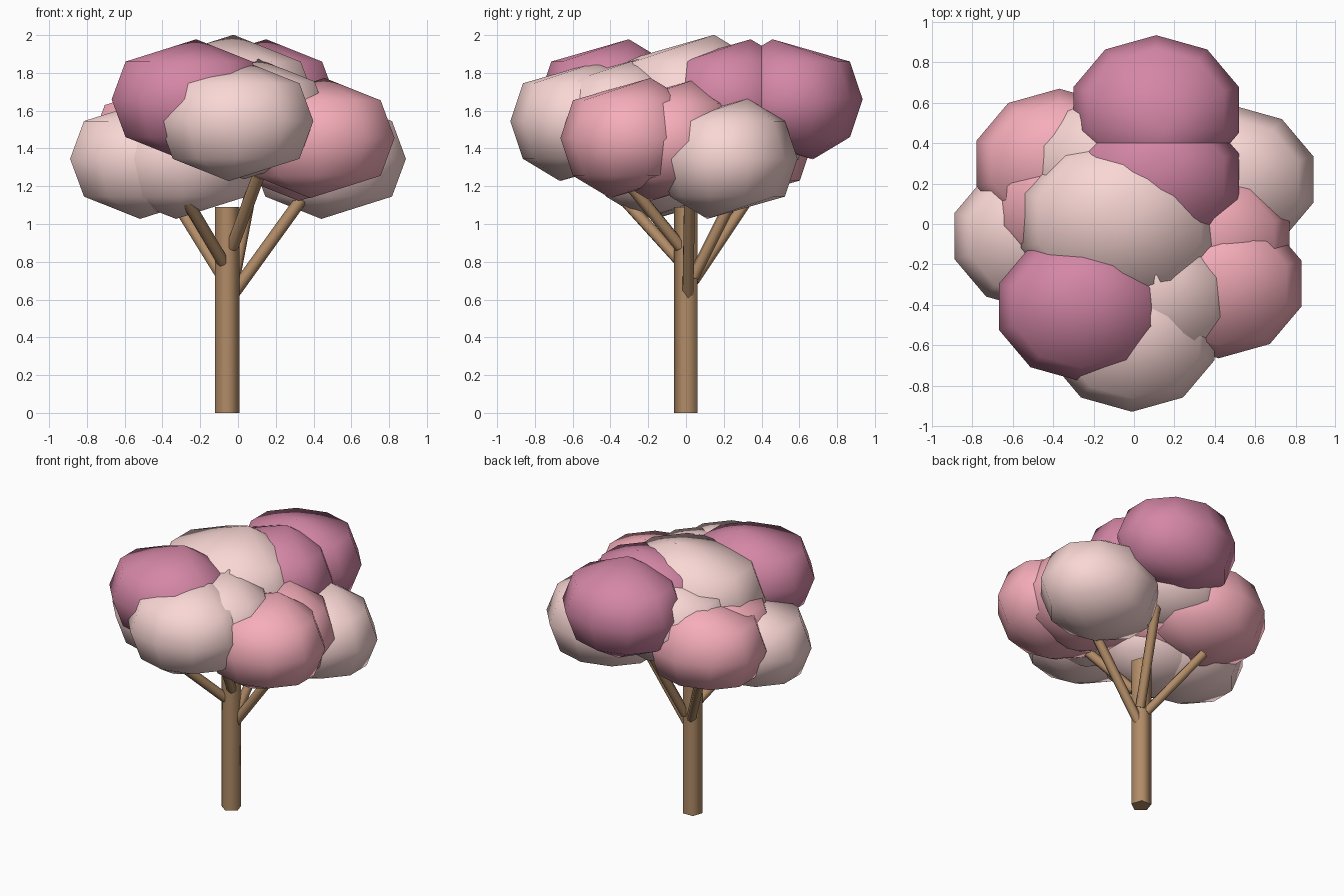
import bpy, bmesh
from math import radians, sin, cos
from mathutils import Vector, Matrix

if "Cube" in bpy.data.objects:
    bpy.data.objects.remove(bpy.data.objects["Cube"])


def material(name, rgb):
    m = bpy.data.materials.new(name)
    m.diffuse_color = (*rgb, 1)
    m.use_nodes = True
    m.node_tree.nodes["Principled BSDF"].inputs["Base Color"].default_value = m.diffuse_color
    return m


BARK = material("bark", (0.44, 0.26, 0.135))
PALE = material("pale_blossom", (0.95, 0.68, 0.66))
PINK = material("pink_blossom", (0.92, 0.42, 0.49))
ROSE = material("rose_blossom", (0.66, 0.24, 0.38))


def add_object(name, bm, mat):
    bmesh.ops.recalc_face_normals(bm, faces=bm.faces)
    mesh = bpy.data.meshes.new(name)
    bm.to_mesh(mesh)
    bm.free()
    mesh.materials.append(mat)
    ob = bpy.data.objects.new(name, mesh)
    bpy.context.collection.objects.link(ob)
    bpy.ops.object.select_all(action='DESELECT')
    ob.select_set(True)
    bpy.context.view_layer.objects.active = ob
    bpy.ops.object.shade_smooth_by_angle(angle=radians(75))
    return ob


def limb(name, start, end, radius, sides=6):
    # straight few-sided post between two points
    a, b = Vector(start), Vector(end)
    d = b - a
    bm = bmesh.new()
    bmesh.ops.create_cone(bm, cap_ends=True, segments=sides, radius1=radius,
                          radius2=radius, depth=d.length)
    rot = d.to_track_quat('Z', 'Y').to_matrix().to_4x4()
    bm.transform(Matrix.Translation((a + b) / 2) @ rot)
    return add_object(name, bm, BARK)


def blossom(name, centre, mat, size=1.0, flip=1):
    # ten-sided squashed ball with three rings and off-centre poles
    bm = bmesh.new()
    c = Vector(centre)

    def vert(x, y, z):
        return bm.verts.new(c + size * Vector((x * 0.43, y * 0.37 * flip, z * 0.333)))

    rings = []
    for r, z in ((0.82, -0.6), (1.0, 0.0), (0.82, 0.6)):
        rings.append([vert(r * cos(radians(18 + 36 * i)), r * sin(radians(18 + 36 * i)), z)
                      for i in range(10)])
    bottom, top = vert(-0.09, -0.29, -0.955), vert(0.09, 0.29, 0.955)
    for i in range(10):
        j = (i + 1) % 10
        for low, high in zip(rings, rings[1:]):
            bm.faces.new((low[i], low[j], high[j], high[i]))
        bm.faces.new((rings[0][j], rings[0][i], bottom))
        bm.faces.new((rings[2][i], rings[2][j], top))
    return add_object(name, bm, mat)


# trunk
limb("trunk", (-0.057, 0.005, 0), (-0.057, 0.005, 1.09), 0.069, 5)

# branches
BRANCHES = {
    "right_branch": ((-0.04, 0.01, 0.61), (0.40, 0.02, 1.22)),
    "front_left_branch": ((-0.08, -0.03, 0.80), (-0.27, -0.32, 1.12)),
    "front_right_branch": ((-0.03, -0.03, 0.88), (0.11, -0.34, 1.26)),
    "back_left_branch": ((-0.07, 0.04, 0.70), (-0.33, 0.32, 1.12)),
    "back_branch": ((-0.02, 0.04, 0.72), (0.11, 0.38, 1.40)),
}
for name, (a, b) in BRANCHES.items():
    limb(name, a, b, 0.033)

# canopy of overlapping blossom balls
blossom("crown_blossom", (-0.07, 0.02, 1.62), PALE, 1.2)
blossom("left_blossom", (-0.48, -0.06, 1.345), PALE)
blossom("lower_blossom", (-0.29, -0.12, 1.345), PALE)
blossom("right_blossom", (0.48, 0.22, 1.345), PALE)
blossom("front_blossom", (-0.01, -0.56, 1.545), PALE)
blossom("inner_front_blossom", (0.07, -0.36, 1.555), PALE)
blossom("inner_back_blossom", (-0.10, 0.29, 1.54), PALE)
blossom("pink_front_right", (0.42, -0.295, 1.455), PINK)
blossom("pink_right", (0.36, -0.08, 1.44), PINK)
blossom("pink_back_left", (-0.37, 0.30, 1.43), PINK)
blossom("pink_left", (-0.29, 0.09, 1.45), PINK)
blossom("rose_front", (-0.26, -0.41, 1.66), ROSE)
blossom("rose_inner", (0.11, 0.235, 1.66), ROSE)
blossom("rose_back", (0.11, 0.565, 1.66), ROSE, 1.0, -1)
